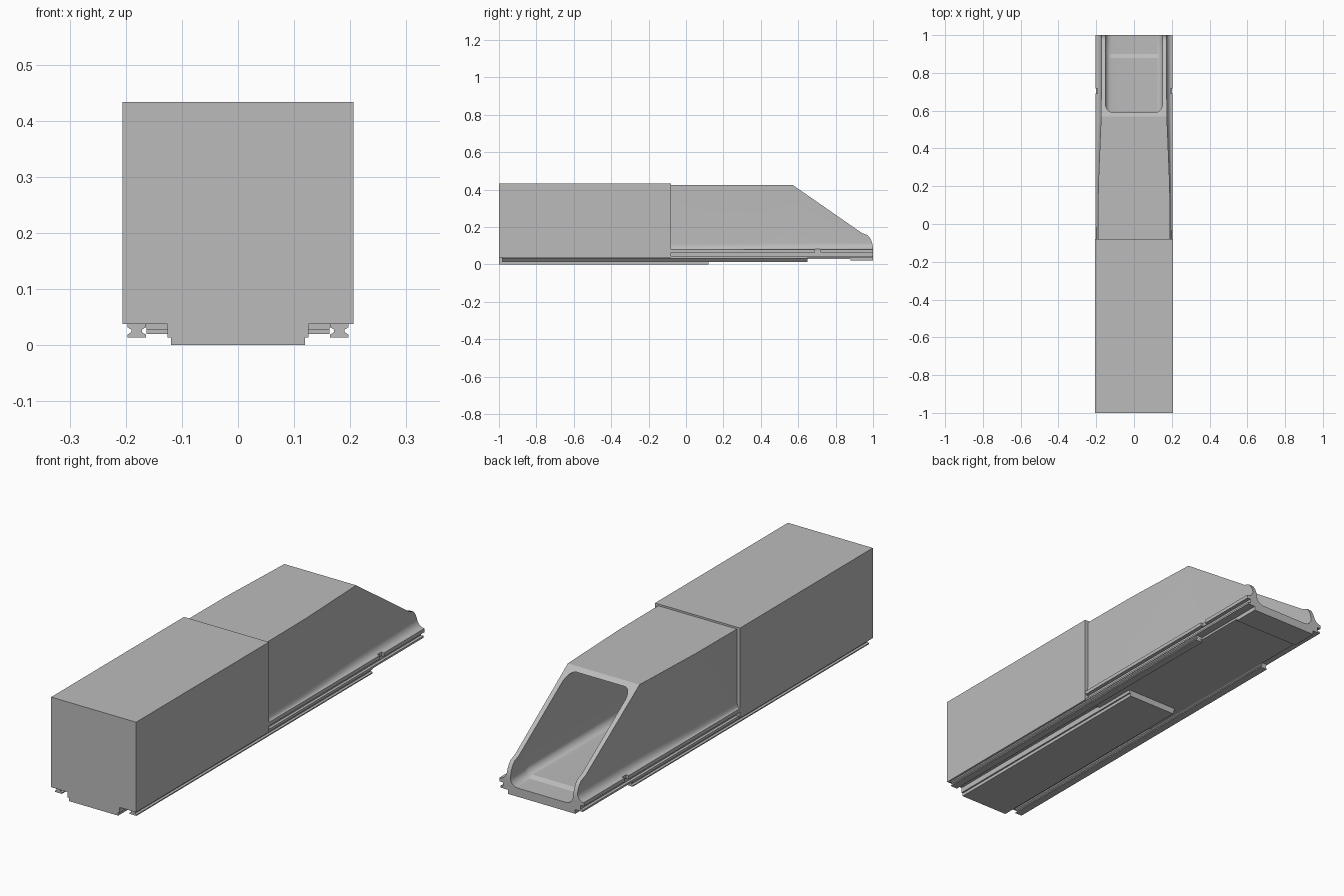
import bpy
import bmesh
import math

if "Cube" in bpy.data.objects:
    bpy.data.objects.remove(bpy.data.objects["Cube"], do_unlink=True)

grey = bpy.data.materials.new("plain grey")
grey.use_nodes = True
grey.diffuse_color = (0.5, 0.5, 0.5, 1)
grey.node_tree.nodes["Principled BSDF"].inputs["Base Color"].default_value = (0.5, 0.5, 0.5, 1)


def loft(name, rings):
    """Join equal-length closed rings of 3D points into a capped solid."""
    bm = bmesh.new()
    rows = [[bm.verts.new(p) for p in ring] for ring in rings]
    count = len(rows[0])
    for a, b in zip(rows, rows[1:]):
        for i in range(count):
            j = (i + 1) % count
            bm.faces.new((a[i], a[j], b[j], b[i]))
    bm.faces.new(rows[0])
    bm.faces.new(rows[-1])
    bmesh.ops.recalc_face_normals(bm, faces=bm.faces)
    mesh = bpy.data.meshes.new(name)
    bm.to_mesh(mesh)
    bm.free()
    mesh.materials.append(grey)
    obj = bpy.data.objects.new(name, mesh)
    bpy.context.collection.objects.link(obj)
    return obj


def along_y(name, profile, y0, y1):
    return loft(name, [[(x, y, z) for x, z in profile] for y in (y0, y1)])


def box(name, x0, x1, y0, y1, z0, z1):
    return along_y(name, [(x0, z0), (x1, z0), (x1, z1), (x0, z1)], y0, y1)


def cut(obj, cutter):
    cutter.hide_render = True
    mod = obj.modifiers.new("cut", "BOOLEAN")
    mod.operation = "DIFFERENCE"
    mod.solver = "EXACT"
    mod.object = cutter
    bpy.context.view_layer.objects.active = obj
    bpy.ops.object.modifier_apply(modifier=mod.name)
    bpy.data.objects.remove(cutter, do_unlink=True)


def mirrored(half):
    return half + [(-x, z) for x, z in reversed(half)]


# Front block and the stepped keel under it
box("front_block", -0.206, 0.206, -1, -0.08, 0.038, 0.433)
along_y("keel", mirrored([(0.119, 0), (0.119, 0.014), (0.126, 0.014), (0.126, 0.039)]), -1, 0.12)

# Grooved rails on both sides
rail = [(0.164, 0.014), (0.197, 0.014), (0.197, 0.019), (0.19, 0.023),
        (0.19, 0.028), (0.197, 0.032), (0.197, 0.039), (0.164, 0.039),
        (0.164, 0.032), (0.171, 0.028), (0.171, 0.023), (0.164, 0.019)]
for side, word in ((1, "left"), (-1, "right")):
    along_y(word + "_rail", [(side * x, z) for x, z in rail], -0.985, 0.65)


# Rear body: tapering walls flaring into a grooved flange
def body_ring(y, wall):
    half = [(0.163, 0.028), (0.163, 0.038), (0.2, 0.038), (0.2, 0.046),
            (0.188, 0.046), (0.188, 0.064), (0.205, 0.064), (0.205, 0.08)]
    run = 0.201 - wall
    for i in range(9):
        a = math.radians(90 * i / 8)
        half.append((0.201 - run * math.sin(a), 0.08 + 0.035 * (1 - math.cos(a))))
    half.append((wall, 0.425))
    return [(x, y, z) for x, z in mirrored(half)]


body = loft("rear_body", [body_ring(y, w) for y, w in
                          ((-0.08, 0.191), (0.2, 0.189), (0.57, 0.174), (1, 0.171))])

# Sloped tail with a rounded lower nose
slope = [(0.469, 0.495), (0.57, 0.425), (0.94, 0.168)]
slope += [(0.94 + 0.06 * math.sin(math.radians(a)), 0.08 + 0.088 * math.cos(math.radians(a)))
          for a in range(30, 91, 10)]
slope += [(1.1, 0.08), (1.1, 0.495)]
cut(body, loft("slope_cutter", [[(x, y, z) for y, z in slope] for x in (-0.3, 0.3)]))


# Rounded channel, its floor stepping down near the open end
def channel_ring(y, floor, half_width=0.152, top=0.41, r=0.035):
    ring = []
    for sx, sz, start in ((1, 1, 0), (-1, 1, 90), (-1, -1, 180), (1, -1, 270)):
        cx = sx * (half_width - r)
        cz = top - r if sz > 0 else floor + r
        for i in range(9):
            a = math.radians(start + 90 * i / 8)
            ring.append((cx + r * math.cos(a), y, cz + r * math.sin(a)))
    return ring


cut(body, loft("channel_cutter", [channel_ring(y, f) for y, f in
                                  ((-0.05, 0.068), (0.88, 0.068), (0.9, 0.058), (1.1, 0.058))]))

# Small notch in each flange
for side in (-1, 1):
    x0, x1 = sorted((side * 0.193, side * 0.23))
    cut(body, box("notch_cutter", x0, x1, 0.69, 0.718, 0.05, 0.09))

bpy.ops.object.select_all(action="DESELECT")
body.select_set(True)
bpy.context.view_layer.objects.active = body
bpy.ops.object.shade_smooth_by_angle(angle=math.radians(25))

# Low lip under the tail
box("tail_lip", -0.163, 0.163, 0.88, 1, 0.02, 0.029)
